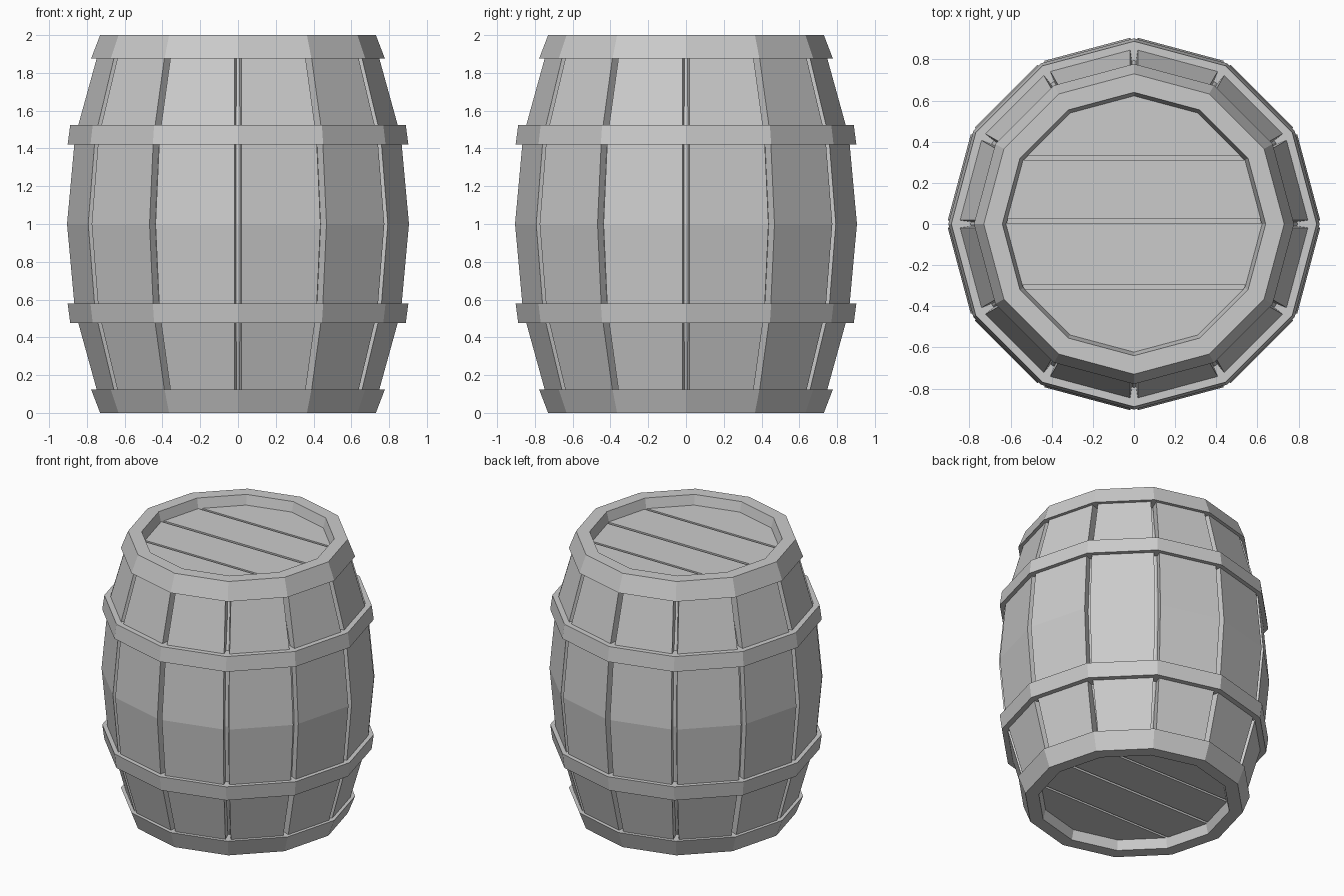
import bpy, bmesh
from math import sin, cos, pi, radians
from mathutils import Matrix

if "Cube" in bpy.data.objects:
    bpy.data.objects.remove(bpy.data.objects["Cube"])

N = 12
HALF = pi / N


def finish(name, bm):
    bmesh.ops.recalc_face_normals(bm, faces=bm.faces)
    me = bpy.data.meshes.new(name)
    bm.to_mesh(me)
    bm.free()
    ob = bpy.data.objects.new(name, me)
    bpy.context.collection.objects.link(ob)
    return ob


def skin(bm, rings, closed):
    """Join equal-sized loops of points; cap the ends unless closed."""
    vs = [[bm.verts.new(p) for p in ring] for ring in rings]
    n = len(vs[0])
    pairs = list(zip(vs, vs[1:] + vs[:1])) if closed else list(zip(vs, vs[1:]))
    for a, b in pairs:
        for i in range(n):
            j = (i + 1) % n
            bm.faces.new((a[i], a[j], b[j], b[i]))
    if not closed:
        bm.faces.new(vs[0])
        bm.faces.new(vs[-1])


def lathe(name, profile, closed=True, flip=False):
    bm = bmesh.new()
    skin(bm, [[(r * cos(i * 2 * HALF), r * sin(i * 2 * HALF), 2 - z if flip else z)
               for i in range(N)] for r, z in profile], closed)
    return finish(name, bm)


# stave curve: (corner radius, height)
curve = [(0.73, 0.04), (0.868, 0.54), (0.91, 1.0), (0.868, 1.46), (0.73, 1.96)]

# twelve separate staves with narrow gaps
for k in range(N):
    bm = bmesh.new()
    rings = []
    for r, z in curve:
        out, w = r * cos(HALF), r * sin(HALF) - 0.019
        inn = out - 0.07
        rings.append([(inn, -w + 0.008, z), (out, -w, z), (out, w, z), (inn, w - 0.008, z)])
    skin(bm, rings, False)
    bm.transform(Matrix.Rotation((2 * k + 1) * HALF, 4, 'Z'))
    finish(f"stave_{k + 1}", bm)

# inner body seen in the gaps
lathe("inner_body", [(0.66, 0.10)] + [(r - 0.05, z) for r, z in curve[1:-1]] + [(0.66, 1.90)],
      closed=False)

# planks: y ranges of the lid boards
planks = [(-0.66, -0.315), (-0.297, 0.005), (0.025, 0.312), (0.33, 0.66)]
for side, flip in (("bottom", False), ("top", True)):
    # end rim and middle hoop
    lathe(side + "_rim", [(0.64, 0), (0.73, 0), (0.778, 0.125), (0.66, 0.125), (0.62, 0.08)], flip=flip)
    lathe(side + "_hoop", [(0.78, 0.475), (0.888, 0.475), (0.902, 0.58), (0.80, 0.58)], flip=flip)
    # lid boards trimmed to the barrel outline
    for i, (y0, y1) in enumerate(planks):
        bm = bmesh.new()
        skin(bm, [[(0.65 * cos(a * 2 * HALF), 0.65 * sin(a * 2 * HALF), z) for a in range(N)]
                  for z in (0.07, 0.115)], False)
        for y, n in ((y0, -1), (y1, 1)):
            if abs(y) > 0.65:
                continue
            cut = bmesh.ops.bisect_plane(bm, geom=bm.verts[:] + bm.edges[:] + bm.faces[:],
                                         plane_co=(0, y, 0), plane_no=(0, n, 0), clear_outer=True)
            bmesh.ops.holes_fill(bm, edges=[e for e in bm.edges if e.is_boundary])
        if flip:
            bm.transform(Matrix.Translation((0, 0, 2)) @ Matrix.Scale(-1, 4, (0, 0, 1)))
        finish(f"{side}_plank_{i + 1}", bm)
